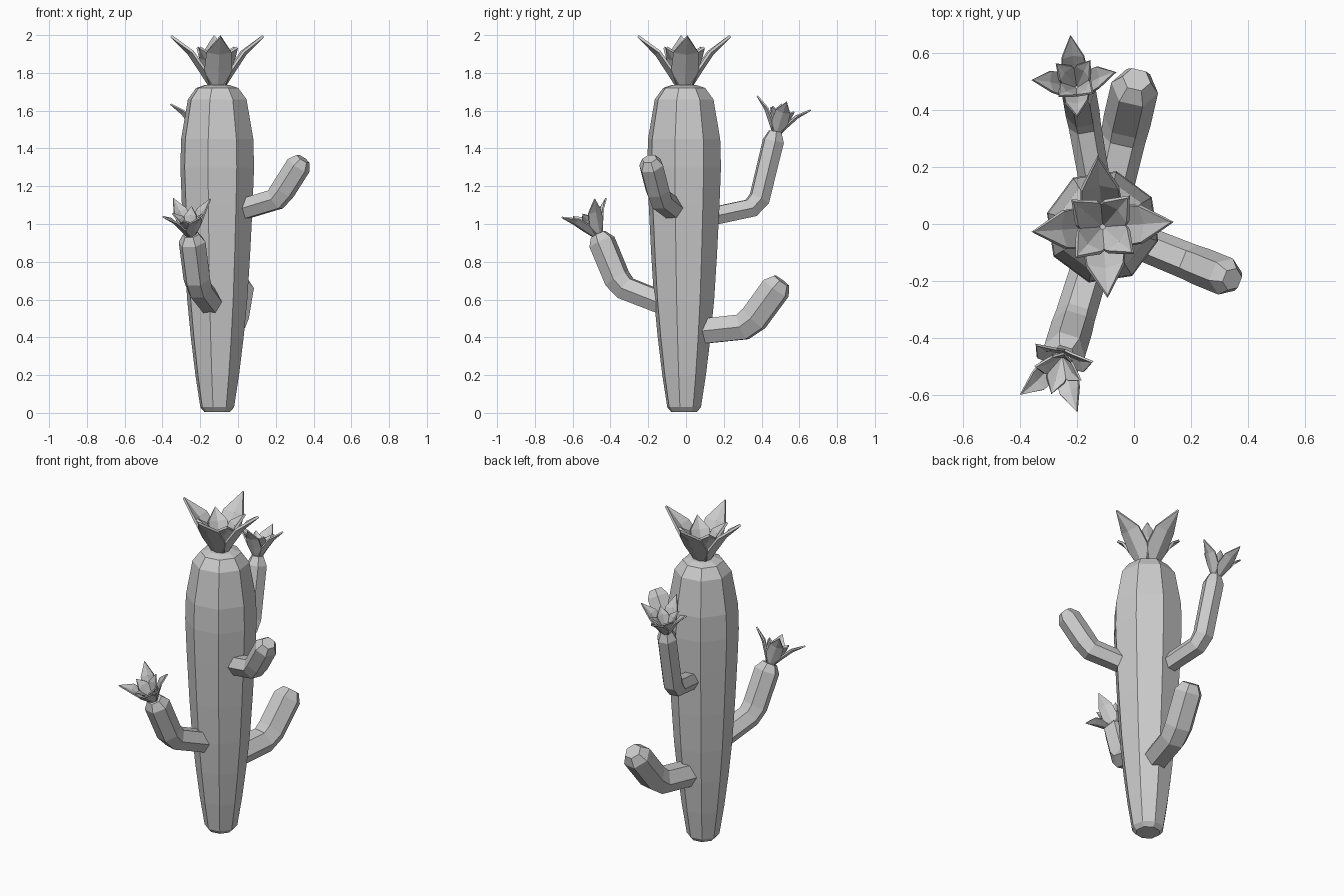
import bpy, bmesh
from math import sin, cos, radians, pi
from mathutils import Vector, Matrix

if "Cube" in bpy.data.objects:
    bpy.data.objects.remove(bpy.data.objects["Cube"])

CX, CY = -0.11, -0.01  # trunk axis


def finish(bm, name):
    bmesh.ops.recalc_face_normals(bm, faces=bm.faces)
    me = bpy.data.meshes.new(name)
    bm.to_mesh(me)
    bm.free()
    ob = bpy.data.objects.new(name, me)
    bpy.context.collection.objects.link(ob)
    return ob


def tube(name, pts, radii, sides, side_dir, turn=0.0):
    """Sweep a polygon along pts; side_dir is perpendicular to the path's plane."""
    bm = bmesh.new()
    rings = []
    for i, (p, r) in enumerate(zip(pts, radii)):
        a, b = pts[max(i - 1, 0)], pts[min(i + 1, len(pts) - 1)]
        t = ((p - a).normalized() + (b - p).normalized()).normalized()
        u = side_dir.normalized()
        v = t.cross(u)
        rings.append([bm.verts.new(p + r * (cos(turn + 2 * pi * k / sides) * u
                                            + sin(turn + 2 * pi * k / sides) * v))
                      for k in range(sides)])
    for r0, r1 in zip(rings, rings[1:]):
        for k in range(sides):
            j = (k + 1) % sides
            bm.faces.new((r0[k], r0[j], r1[j], r1[k]))
    bm.faces.new(rings[0][::-1])
    bm.faces.new(rings[-1])
    return finish(bm, name)


# petal profiles: distance from axis, height, half width
OUTER = [(0.02, 0.0, 0.03), (0.09, 0.11, 0.072), (0.15, 0.20, 0.065), (0.245, 0.295, 0)]
INNER = [(0.01, 0.02, 0.02), (0.05, 0.10, 0.06), (0.085, 0.17, 0.055), (0.14, 0.235, 0)]


def flower(name, base, axis, size, twist):
    bm = bmesh.new()
    for k in range(8):
        prof = OUTER if k % 2 == 0 else INNER
        rot = Matrix.Rotation(radians(twist + 45 * k), 4, 'Z')
        rows = []
        for r, z, w in prof[:-1]:
            cup = 0.3 * w
            rows.append([bm.verts.new(rot @ Vector(c)) for c in
                         ((r - cup * .8, -w, z + cup * .6), (r, 0, z),
                          (r - cup * .8, w, z + cup * .6))])
        for a, b in zip(rows, rows[1:]):
            for j in range(2):
                bm.faces.new((a[j], a[j + 1], b[j + 1], b[j]))
        r, z, _ = prof[-1]
        tip = bm.verts.new(rot @ Vector((r, 0, z)))
        for j in range(2):
            bm.faces.new((rows[-1][j], rows[-1][j + 1], tip))
    q = Vector((0, 0, 1)).rotation_difference(Vector(axis))
    bm.transform(Matrix.Translation(base) @ q.to_matrix().to_4x4() @ Matrix.Scale(size, 4))
    ob = finish(bm, name)
    m = ob.modifiers.new("thickness", 'SOLIDIFY')
    m.thickness = 0.014 * size
    m.offset = 0
    return ob


# trunk: eight-sided tapered column
profile = [(0.005, 0.07), (0.03, 0.092), (0.2, 0.119), (0.4, 0.144), (0.6, 0.164),
           (0.83, 0.179), (1.1, 0.193), (1.3, 0.201), (1.45, 0.197), (1.66, 0.160),
           (1.72, 0.115), (1.735, 0.07)]
tube("trunk", [Vector((CX, CY, z)) for z, r in profile], [r for z, r in profile],
     8, Vector((1, 0, 0)), radians(31))

# arms: heading, radius, path as (distance from trunk axis, height)
arms = {
    "front_arm": (-107, 0.074, [(0.1, 0.575), (0.325, 0.66), (0.37, 0.71), (0.455, 0.905), (0.475, 0.945)]),
    "back_upper_arm": (100, 0.060, [(0.1, 1.03), (0.36, 1.085), (0.405, 1.135), (0.48, 1.44), (0.49, 1.49)]),
    "right_arm": (-22, 0.068, [(0.1, 1.065), (0.333, 1.13), (0.376, 1.18), (0.465, 1.31), (0.49, 1.345)]),
    "back_lower_arm": (77, 0.084, [(0.08, 0.43), (0.318, 0.455), (0.38, 0.5), (0.5, 0.66), (0.53, 0.70)]),
}
for name, (ang, r, path) in arms.items():
    d = Vector((cos(radians(ang)), sin(radians(ang)), 0))
    pts = [Vector((CX, CY, z)) + d * s for s, z in path]
    tube(name, pts, [r * 0.9, r * 0.95, r, r, r * 0.6], 6, Vector((-d.y, d.x, 0)))

# flowers on the trunk and two arms
flower("top_flower", Vector((CX, CY, 1.70)), (0, 0, 1), 1.0, 4)
flower("front_flower", Vector((-0.25, -0.46, 0.93)), (-0.02, -0.075, 0.145), 0.6, 28)
flower("back_flower", Vector((-0.2, 0.475, 1.47)), (-0.01, 0.04, 0.155), 0.6, 5)
